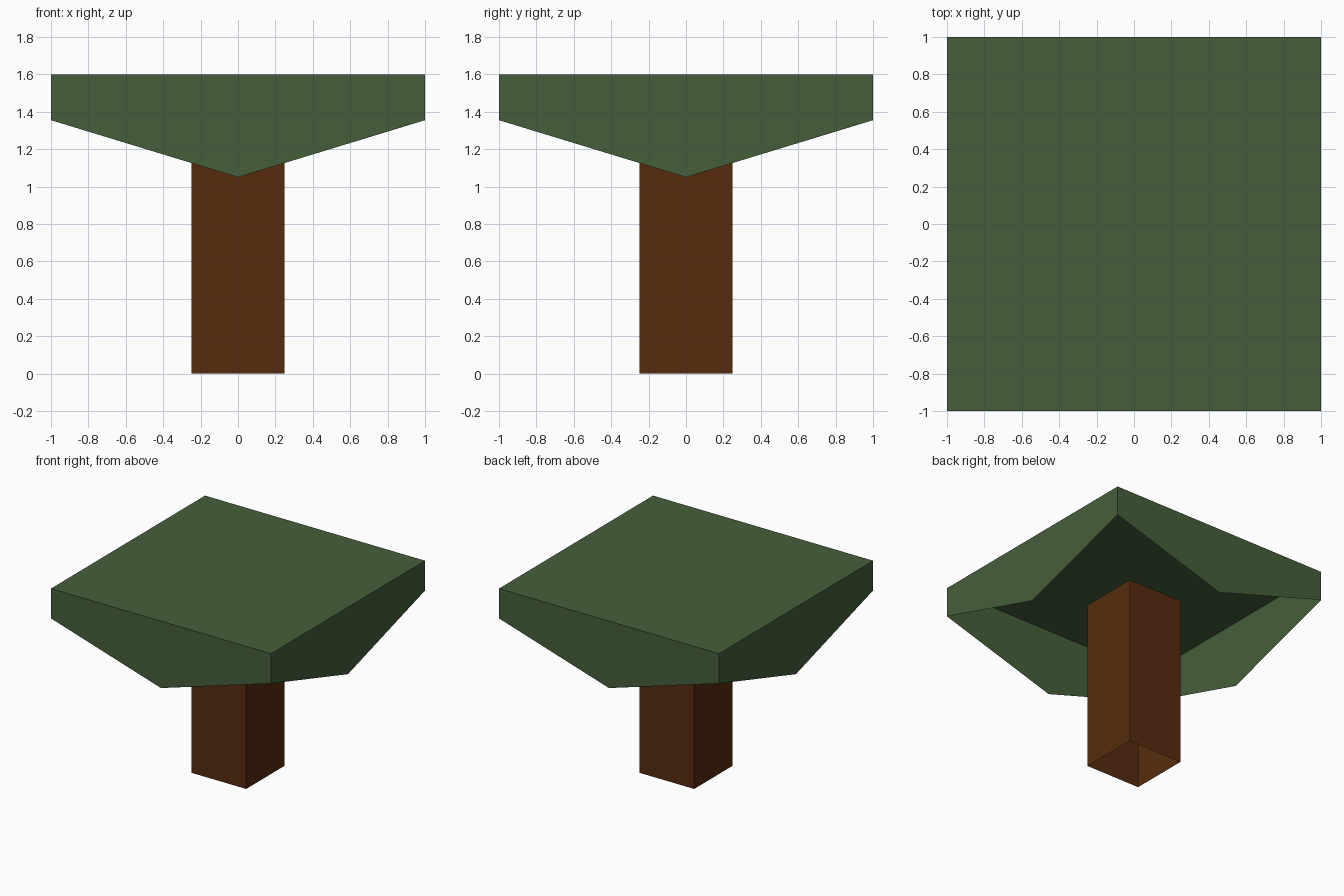
import bpy
import bmesh
from mathutils import Matrix, Vector
from math import pi

if "Cube" in bpy.data.objects:
    bpy.data.objects.remove(bpy.data.objects["Cube"])


def material(name, rgb):
    m = bpy.data.materials.new(name)
    m.diffuse_color = (*rgb, 1.0)
    m.use_nodes = True
    m.node_tree.nodes["Principled BSDF"].inputs["Base Color"].default_value = m.diffuse_color
    return m


def finish(bm, name, mat):
    bmesh.ops.remove_doubles(bm, verts=bm.verts, dist=1e-4)
    mesh = bpy.data.meshes.new(name)
    bm.to_mesh(mesh)
    bm.free()
    mesh.materials.append(mat)
    obj = bpy.data.objects.new(name, mesh)
    bpy.context.collection.objects.link(obj)
    return obj


def four_walls(bm, profile, half):
    """Place an (x, z) wall outline on the front and turn it to all four sides."""
    for i in range(4):
        turn = Matrix.Rotation(i * pi / 2, 3, 'Z')
        bm.faces.new([bm.verts.new(turn @ Vector((x, -half, z))) for x, z in profile])


green = material("leaf green", (0.0595, 0.1144, 0.0423))
brown = material("bark brown", (0.0931, 0.0252, 0.0048))

# Canopy: flat square top with pointed side walls, open underneath
bm = bmesh.new()
four_walls(bm, [(-1, 1.355), (0, 1.05), (1, 1.355), (1, 1.6), (-1, 1.6)], 1.0)
bm.faces.new([bm.verts.new((x, y, 1.6)) for x, y in ((-1, -1), (1, -1), (1, 1), (-1, 1))])
finish(bm, "canopy", green)

# Trunk: square tube, open at the ends, its top hidden inside the canopy
T = 0.248
bm = bmesh.new()
four_walls(bm, [(-T, 0), (T, 0), (T, 1.4), (-T, 1.4)], T)
finish(bm, "trunk", brown)
